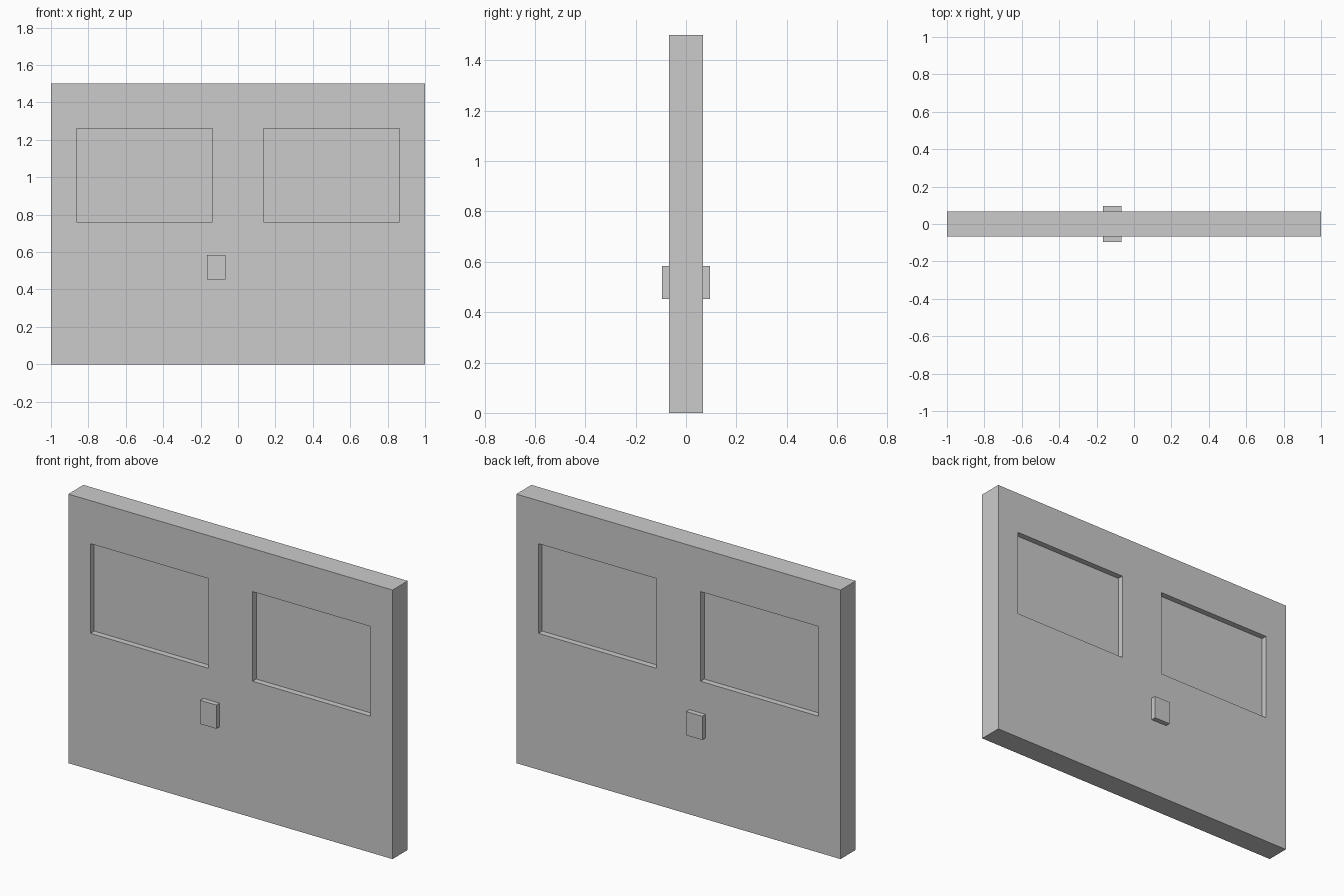
import bpy, bmesh
from mathutils import Matrix, Vector

if "Cube" in bpy.data.objects:
    bpy.data.objects.remove(bpy.data.objects["Cube"])

HALF_T = 0.0667            # half the panel thickness
WIN_X = (0.1367, 0.8633)   # window edges, mirrored in x
WIN_Z = (0.76, 1.26)
RECESS = 0.0333


def box(bm, lo, hi):
    lo, hi = Vector(lo), Vector(hi)
    m = Matrix.Translation((lo + hi) / 2) @ Matrix.Diagonal((*(hi - lo), 1))
    bmesh.ops.create_cube(bm, size=1, matrix=m)


def finish(bm, name):
    mesh = bpy.data.meshes.new(name)
    bm.to_mesh(mesh)
    bm.free()
    bpy.context.collection.objects.link(bpy.data.objects.new(name, mesh))


# Panel: a slab cut along the window edges
bm = bmesh.new()
box(bm, (-1, -HALF_T, 0), (1, HALF_T, 1.5))
cuts = [((s * x, 0, 0), (1, 0, 0)) for s in (-1, 1) for x in WIN_X]
cuts += [((0, 0, z), (0, 0, 1)) for z in WIN_Z]
for co, no in cuts:
    bmesh.ops.bisect_plane(bm, geom=bm.verts[:] + bm.edges[:] + bm.faces[:],
                           plane_co=co, plane_no=no)

# Window recesses, sunk into both sides
bm.normal_update()
windows = []
for f in bm.faces:
    c = f.calc_center_median()
    if (abs(f.normal.y) > 0.9 and WIN_X[0] < abs(c.x) < WIN_X[1]
            and WIN_Z[0] < c.z < WIN_Z[1]):
        windows.append(f)
bmesh.ops.inset_individual(bm, faces=windows, thickness=0, depth=-RECESS)
finish(bm, "door_panel")

# Small handle plate on each side
for name, y0, y1 in (("front_handle", -0.095, -HALF_T),
                     ("back_handle", HALF_T, 0.095)):
    bm = bmesh.new()
    box(bm, (-0.167, y0, 0.452), (-0.067, y1, 0.584))
    finish(bm, name)
